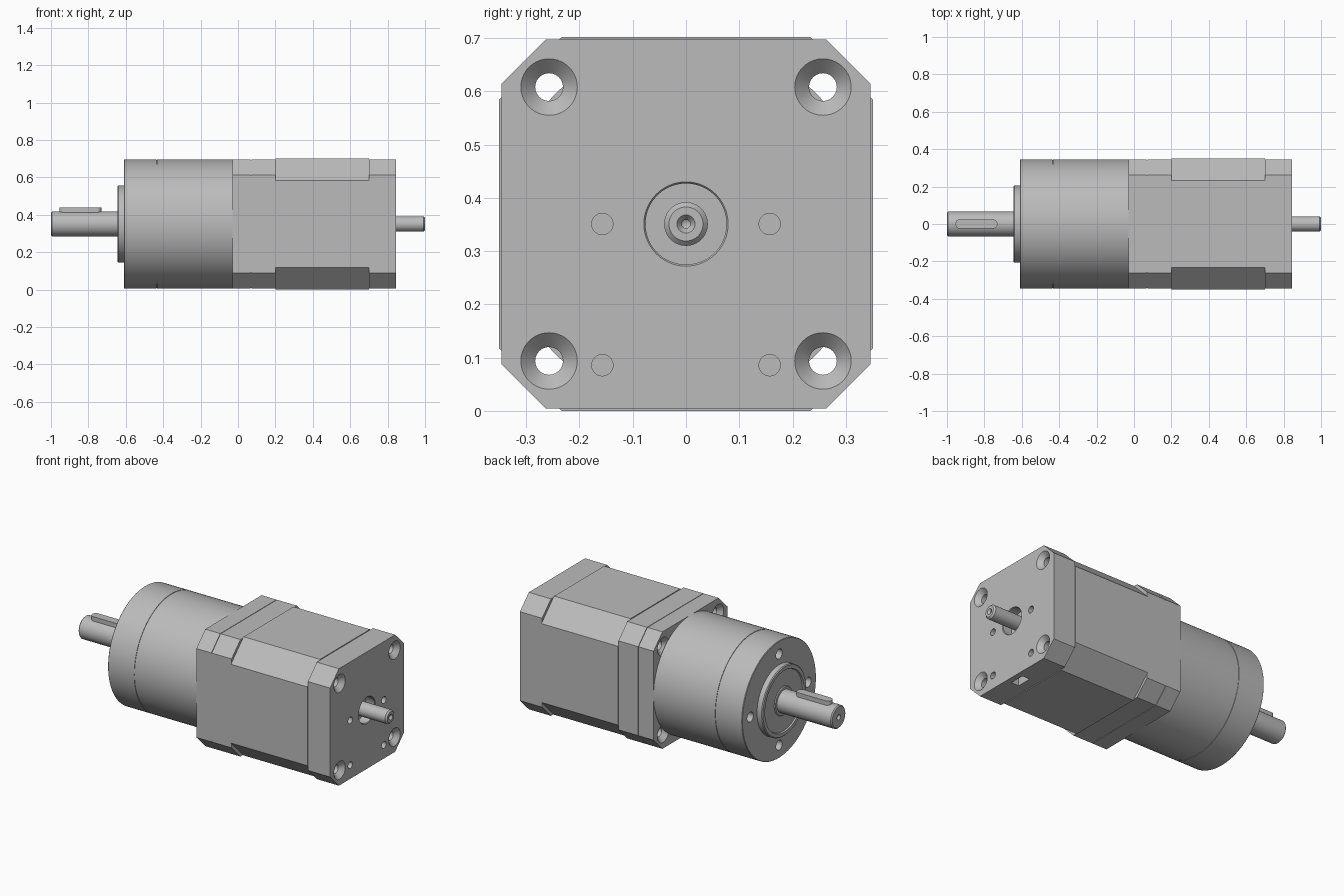
import bpy, bmesh, math
from mathutils import Matrix, Vector

if "Cube" in bpy.data.objects:
    bpy.data.objects.remove(bpy.data.objects["Cube"], do_unlink=True)

C = 0.351  # height of the motor axis
GREY = (0.5, 0.5, 0.5, 1)
metal = bpy.data.materials.new("satin_grey_metal")
metal.use_nodes = True
metal.diffuse_color = GREY
metal.node_tree.nodes["Principled BSDF"].inputs["Base Color"].default_value = GREY


def finish(name, bm):
    bmesh.ops.remove_doubles(bm, verts=bm.verts, dist=1e-5)
    bmesh.ops.recalc_face_normals(bm, faces=bm.faces)
    mesh = bpy.data.meshes.new(name)
    bm.to_mesh(mesh)
    bm.free()
    obj = bpy.data.objects.new(name, mesh)
    bpy.context.collection.objects.link(obj)
    mesh.materials.append(metal)
    return obj


def lathe(name, profile, y=0, z=C, steps=96):
    """Spin (x, radius) points around an axis parallel to x."""
    bm = bmesh.new()
    verts = [bm.verts.new((x, 0, r)) for x, r in profile]
    edges = [bm.edges.new(pair) for pair in zip(verts, verts[1:])]
    bmesh.ops.spin(bm, geom=verts + edges, cent=(0, 0, 0), axis=(1, 0, 0),
                   angle=math.tau, steps=steps)
    bmesh.ops.translate(bm, verts=bm.verts, vec=(0, y, z))
    return finish(name, bm)


def extrude(name, points, direction):
    bm = bmesh.new()
    face = bm.faces.new([bm.verts.new(p) for p in points])
    geom = bmesh.ops.extrude_face_region(bm, geom=[face])["geom"]
    moved = [g for g in geom if isinstance(g, bmesh.types.BMVert)]
    bmesh.ops.translate(bm, verts=moved, vec=direction)
    return finish(name, bm)


def block(name, x0, x1, half, flat):
    """Square section with cut corners, running along x."""
    quarter = [(half, -flat), (half, flat)]
    points = []
    for k in range(4):
        turn = Matrix.Rotation(k * math.pi / 2, 2)
        for p in quarter:
            y, z = turn @ Vector(p)
            points.append((x0, y, C + z))
    return extrude(name, points, (x1 - x0, 0, 0))


def cut(target, cutters):
    for cutter in cutters:
        mod = target.modifiers.new("cut", "BOOLEAN")
        mod.operation = "DIFFERENCE"
        mod.solver = "EXACT"
        mod.object = cutter
        bpy.context.view_layer.objects.active = target
        bpy.ops.object.modifier_apply(modifier=mod.name)


def drill(x0, x1, r, y, z):
    return lathe("drill", [(x0, 0), (x0, r), (x1, r), (x1, 0)], y, z, 32)


# Square motor housing: flange, end caps and laminated middle
flange = block("gearbox_flange", -0.03, 0.068, 0.346, 0.263)
front_cap = block("front_end_cap", 0.071, 0.2, 0.346, 0.263)
seam = block("flange_seam", 0.066, 0.073, 0.343, 0.26)
stator = block("stator_body", 0.2, 0.7, 0.351, 0.233)
rear_cap = block("rear_end_cap", 0.7, 0.845, 0.346, 0.263)

# Countersunk screw holes through the whole housing
screws = [lathe("screw_hole", [(-0.04, 0), (-0.04, 0.063), (-0.003, 0.026),
                               (0.818, 0.026), (0.855, 0.063), (0.855, 0)],
                sy * 0.257, C + sz * 0.257, 40)
          for sy in (-1, 1) for sz in (-1, 1)]
for part in (flange, seam, front_cap, stator, rear_cap):
    cut(part, screws)

# Rear cap bearing opening, tapped holes and cable socket underneath
rear_cuts = [lathe("bearing_opening", [(0.785, 0), (0.785, 0.076), (0.841, 0.076),
                                       (0.849, 0.082), (0.849, 0)])]
rear_cuts += [drill(0.79, 0.86, 0.02, s * 0.157, z) for s in (-1, 1) for z in (C, 0.086)]
rear_cuts.append(extrude("socket", [(0.76, -0.045, -0.02), (0.81, -0.045, -0.02),
                                    (0.81, 0.045, -0.02), (0.76, 0.045, -0.02)],
                         (0, 0, 0.075)))
cut(rear_cap, rear_cuts)

# Round gearbox with a fine joint groove and four mounting holes
gearbox = lathe("gearbox_housing", [
    (-0.61, 0), (-0.61, 0.343), (-0.607, 0.346), (-0.437, 0.346), (-0.437, 0.343),
    (-0.433, 0.343), (-0.433, 0.346), (-0.029, 0.346), (-0.029, 0)], steps=128)
mounts = [drill(-0.65, -0.5, 0.029, 0.27 * math.cos(a), C + 0.27 * math.sin(a))
          for a in (k * math.pi / 2 for k in range(4))]
cut(gearbox, mounts)

# Pilot boss with a shallow dished face
boss = lathe("pilot_boss", [
    (-0.605, 0), (-0.605, 0.207), (-0.64, 0.207), (-0.645, 0.202), (-0.645, 0.182),
    (-0.637, 0.178), (-0.637, 0.085), (-0.642, 0.08), (-0.642, 0)])

# Output shaft with centre hole, and its rounded key
shaft = lathe("output_shaft", [
    (-0.975, 0), (-0.99, 0.012), (-1, 0.016), (-1, 0.061), (-0.994, 0.067),
    (-0.62, 0.067), (-0.62, 0)], steps=64)
outline = []
for centre, start in ((-0.755, -90), (-0.93, 90)):
    for k in range(13):
        a = math.radians(start + 15 * k)
        outline.append((centre + 0.025 * math.cos(a), 0.025 * math.sin(a), C + 0.03))
key = extrude("shaft_key", outline, (0, 0, 0.058))

# Rear shaft with chamfered end and centre hole
rear_shaft = lathe("rear_shaft", [
    (0.77, 0), (0.77, 0.041), (0.991, 0.041), (1, 0.032), (1, 0.017),
    (0.988, 0.008), (0.97, 0.008), (0.965, 0)], steps=48)

for cutter in screws + rear_cuts + mounts:
    bpy.data.objects.remove(cutter, do_unlink=True)

# Smooth round surfaces, keep edges crisp
for obj in bpy.data.objects:
    obj.select_set(obj.type == "MESH")
bpy.context.view_layer.objects.active = gearbox
bpy.ops.object.shade_smooth_by_angle(angle=math.radians(25))
